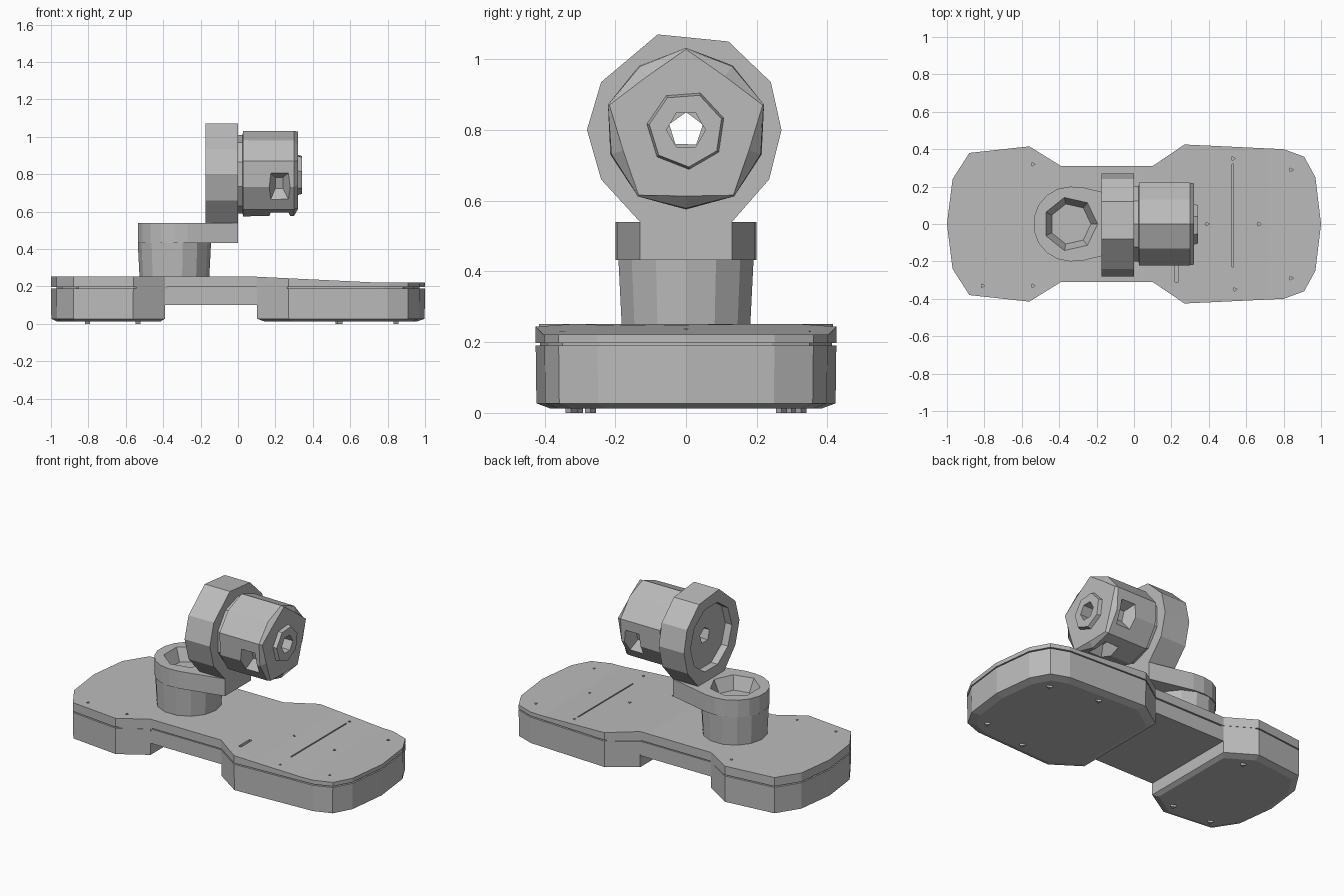
import bpy, bmesh, math
from mathutils import Vector, Matrix

if "Cube" in bpy.data.objects:
    bpy.data.objects.remove(bpy.data.objects["Cube"], do_unlink=True)

# Single plain grey finish
grey = bpy.data.materials.new("plain grey")
grey.use_nodes = True
colour = (0.5, 0.5, 0.5, 1)
grey.diffuse_color = colour
grey.node_tree.nodes["Principled BSDF"].inputs["Base Color"].default_value = colour


def finish(name, bm):
    bmesh.ops.recalc_face_normals(bm, faces=bm.faces[:])
    mesh = bpy.data.meshes.new(name)
    bm.to_mesh(mesh)
    bm.free()
    mesh.materials.append(grey)
    obj = bpy.data.objects.new(name, mesh)
    bpy.context.collection.objects.link(obj)
    return obj


def loft(bm, sections):
    """Closed skin through matching loops of points."""
    loops = [[bm.verts.new(p) for p in s] for s in sections]
    n = len(loops[0])
    for a, b in zip(loops, loops[1:]):
        for i in range(n):
            j = (i + 1) % n
            bm.faces.new((a[i], a[j], b[j], b[i]))
    bm.faces.new(loops[0][::-1])
    bm.faces.new(loops[-1])


def upright(pts, z, scale=1, centre=(0, 0)):
    cx, cy = centre
    return [(cx + (x - cx) * scale, cy + (y - cy) * scale, z) for x, y in pts]


def sideways(pts, x):
    return [(x, y, z) for y, z in pts]


def circle(r, n, centre=(0, 0), turn=0):
    return [(centre[0] + r * math.cos(turn + math.tau * i / n),
             centre[1] + r * math.sin(turn + math.tau * i / n)) for i in range(n)]


def build(name, sections):
    bm = bmesh.new()
    loft(bm, sections)
    return finish(name, bm)


def cut(obj, groups):
    """Subtract each closed loft in groups from obj."""
    bm = bmesh.new()
    for sections in groups:
        loft(bm, sections)
    cutter = finish("cutter", bm)
    cutter.hide_render = True
    mod = obj.modifiers.new("cut", 'BOOLEAN')
    mod.object = cutter
    mod.solver = 'EXACT'
    bpy.context.view_layer.objects.active = obj
    bpy.ops.object.modifier_apply(modifier=mod.name)
    bpy.data.objects.remove(cutter, do_unlink=True)


def box_section(x0, x1, y0, y1, z):
    return [(x0, y0, z), (x1, y0, z), (x1, y1, z), (x0, y1, z)]


# Dumbbell outline, back half mirrored to the front
left_half = [(-0.39, 0.31), (-0.56, 0.415), (-0.88, 0.38), (-0.97, 0.24), (-1, 0)]
right_half = [(1, 0), (0.97, 0.25), (0.91, 0.36), (0.8, 0.4), (0.27, 0.425), (0.1, 0.31)]


def mirror(half):
    return half + [(x, -y) for x, y in reversed(half) if y > 0]


left_lobe = left_half + [(x, -y) for x, y in left_half[-2::-1]]
right_lobe = right_half[::-1] + [(x, -y) for x, y in right_half[1:]]
outline = left_lobe + [(x, -y) for x, y in right_half[::-1]] + right_half[1:]

# Cover plate, sloping down over the right lobe
bm = bmesh.new()
loft(bm, [upright(outline, 0.197), upright(outline, 0.252)])
for x in (0.05, 0.4, 0.72):
    bmesh.ops.bisect_plane(bm, geom=bm.verts[:] + bm.edges[:] + bm.faces[:],
                           plane_co=(x, 0, 0), plane_no=(1, 0, 0))
for v in bm.verts:
    if v.co.z > 0.22:
        t = min(max((v.co.x - 0.1) / 0.62, 0), 1)
        v.co.z -= 0.03 * t
plate = finish("cover_plate", bm)

# Screw holes and grooves in the cover
screws = [(-0.81, -0.33), (-0.54, 0.32), (-0.54, -0.33), (0.39, 0), (0.67, 0),
          (0.54, -0.35), (0.84, -0.29), (0.84, 0.29), (0.53, 0.35)]
holes = [[upright(circle(0.012, 3, p), z) for z in (0.21, 0.3)] for p in screws]
grooves = [[box_section(0.525, 0.533, -0.23, 0.32, z) for z in (0.215, 0.3)],
           [box_section(0.22, 0.238, -0.31, -0.2, z) for z in (0.225, 0.3)]]
cut(plate, holes + grooves)

# Lower body: two deep lobes joined by a shallower bridge
for name, pts, cx in (("left_lobe", left_lobe, -0.65), ("right_lobe", right_lobe, 0.55)):
    c = (cx, 0)
    build(name, [upright(pts, 0.012, 0.9, c), upright(pts, 0.027, 0.995, c), upright(pts, 0.19, 1, c)])
build("bridge", [box_section(-0.42, 0.14, -0.308, 0.308, z) for z in (0.1, 0.19)])
build("inner_spacer", [upright(outline, z, 0.97) for z in (0.18, 0.2)])

# Screw feet underneath
for i, (x, y) in enumerate(screws):
    if y:
        build(f"screw_foot_{i}", [upright(circle(0.018, 3, (x, y * 0.93)), z) for z in (0, 0.03)])

# Pivot post
pivot = (-0.34, 0)
build("pivot_post", [upright(circle(r, 14, pivot), z) for r, z in ((0.186, 0.24), (0.196, 0.435))])

# Arm with a funnel recess over the pivot
arm_end = [(-0.27, -0.195), (0, -0.13), (0, 0.13), (-0.27, 0.195)]
arc = [(pivot[0] + 0.198 * math.cos(a), 0.2 * math.sin(a))
       for a in (math.radians(d) for d in range(90, 271, 20))]
arm = build("arm", [upright(arm_end + arc, z) for z in (0.432, 0.54)])
cut(arm, [[upright(circle(r, 7, pivot), z) for r, z in ((0.11, 0.46), (0.15, 0.55))]])

# Neck joining the arm to the ring
build("neck", [box_section(-0.17, -0.003, -w, w, z) for w, z in ((0.13, 0.5), (0.12, 0.6))])

# Ring housing around the motor axis, open at the back
hub = (0, 0.8)
ring_pts = [(-0.08, 1.07), (0.12, 1.05), (0.24, 0.935), (0.27, 0.8), (0.235, 0.66), (0.13, 0.54),
            (-0.13, 0.54), (-0.24, 0.66), (-0.28, 0.8), (-0.24, 0.935)]
ring = build("ring_housing", [sideways(ring_pts, x) for x in (-0.175, 0)])
cut(ring, [[sideways(circle(0.205, 10, hub), x) for x in (-0.2, -0.13)]])
cut(ring, [[sideways(circle(0.05, 5, hub, 0.3), x) for x in (-0.15, 0.02)]])


# Motor: ten sides that narrow to a five-sided front
def motor_section(x, corner, middle):
    pts = []
    for i in range(10):
        a = math.radians(90 + 36 * i)
        r = middle if i % 2 else corner
        pts.append((x, r * math.cos(a), hub[1] + r * math.sin(a)))
    return pts


motor = build("motor", [motor_section(-0.02, 0.21, 0.21), motor_section(0.025, 0.21, 0.21),
                        motor_section(0.026, 0.232, 0.225), motor_section(0.3, 0.232, 0.222),
                        motor_section(0.32, 0.228, 0.187)])

# Wedge pockets in the lower sides of the motor
pockets = []
for degrees in (198, 270, 342):
    turn = Matrix.Rotation(math.radians(degrees), 3, 'X')
    group = []
    for r, w, x0, x1 in ((0.15, 0.03, 0.2, 0.24), (0.26, 0.12, 0.15, 0.3)):
        corners = [Vector((x, r, s)) for x, s in ((x0, -w), (x1, -w), (x1, w), (x0, w))]
        group.append([turn @ p + Vector((0, 0, hub[1])) for p in corners])
    pockets.append(group)
cut(motor, pockets)

# Front hub with the shaft bore
front_hub = build("front_hub", [sideways(circle(r, 7, hub, 0.3), x)
                                for r, x in ((0.115, 0.31), (0.105, 0.342))])
for part in (motor, front_hub):
    cut(part, [[sideways(circle(0.055, 6, hub), x) for x in (-0.1, 0.4)]])
